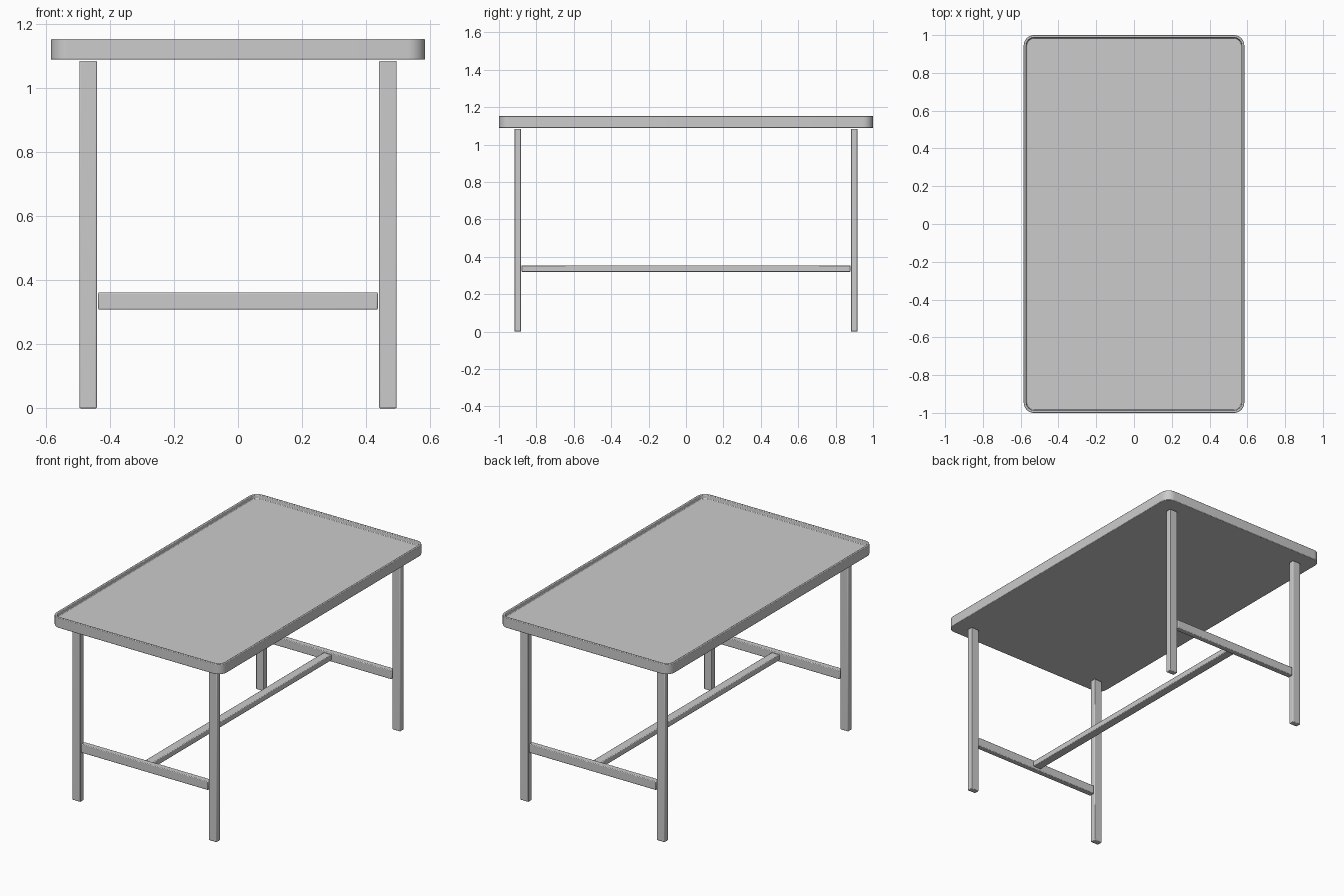
import bpy, bmesh, math

if "Cube" in bpy.data.objects:
    bpy.data.objects.remove(bpy.data.objects["Cube"])


def make_object(name, bm, bevel, segments):
    bmesh.ops.recalc_face_normals(bm, faces=bm.faces)
    mesh = bpy.data.meshes.new(name)
    bm.to_mesh(mesh)
    bm.free()
    obj = bpy.data.objects.new(name, mesh)
    bpy.context.collection.objects.link(obj)
    mod = obj.modifiers.new("edge_bevel", 'BEVEL')
    mod.width, mod.segments = bevel, segments
    mod.limit_method, mod.angle_limit = 'ANGLE', math.radians(40)
    bpy.ops.object.select_all(action='DESELECT')
    obj.select_set(True)
    bpy.context.view_layer.objects.active = obj
    bpy.ops.object.shade_smooth_by_angle(angle=math.radians(35))
    return obj


def bar(name, lo, hi):
    bm = bmesh.new()
    bmesh.ops.create_cube(bm, size=1)
    for v in bm.verts:
        v.co = [(a + b) / 2 + c * (b - a) for a, b, c in zip(lo, hi, v.co)]
    return make_object(name, bm, 0.004, 2)


def rounded_loop(bm, inset, z, hx=0.584, hy=1.0, radius=0.055, steps=8):
    verts = []
    for k, (sx, sy) in enumerate([(1, 1), (-1, 1), (-1, -1), (1, -1)]):
        for i in range(steps + 1):
            a = math.pi / 2 * (k + i / steps)
            r = radius - inset
            verts.append(bm.verts.new((sx * (hx - radius) + r * math.cos(a),
                                       sy * (hy - radius) + r * math.sin(a), z)))
    return verts


# Tray-like tabletop: outer wall, thin raised rim, recessed floor
bm = bmesh.new()
loops = [rounded_loop(bm, inset, z) for inset, z in
         [(0, 1.088), (0, 1.152), (0.013, 1.152), (0.016, 1.130)]]
for a, b in zip(loops, loops[1:]):
    for i in range(len(a)):
        j = (i + 1) % len(a)
        bm.faces.new((a[i], a[j], b[j], b[i]))
bm.faces.new(loops[0])
bm.faces.new(loops[-1])
make_object("tabletop", bm, 0.003, 2)

# Legs and end stretchers
for sy, end in ((-1, "front"), (1, "back")):
    y0, y1 = sorted((sy * 0.917, sy * 0.882))
    for sx, side in ((-1, "left"), (1, "right")):
        x0, x1 = sorted((sx * 0.495, sx * 0.440))
        bar(f"{end}_{side}_leg", (x0, y0, 0), (x1, y1, 1.084))
    bar(f"{end}_stretcher", (-0.436, y0, 0.308), (0.436, y1, 0.362))

# Long central stretcher
bar("long_stretcher", (-0.027, -0.88, 0.319), (0.027, 0.88, 0.354))
